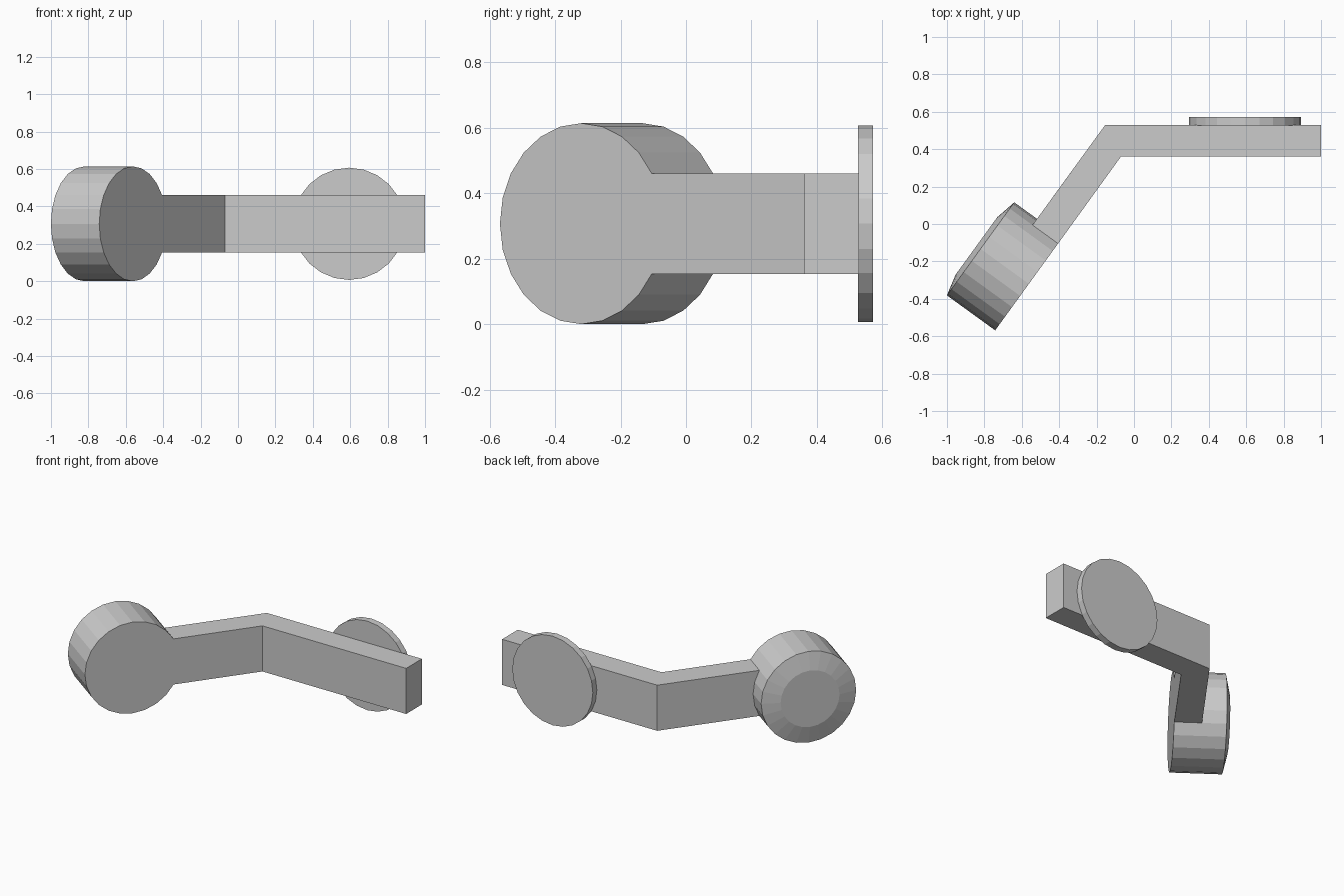
import bpy, bmesh
from math import sin, cos, pi
from mathutils import Vector, Matrix

if "Cube" in bpy.data.objects:
    bpy.data.objects.remove(bpy.data.objects["Cube"])

N = 24
ZC = 0.307                         # height of the centre line
R = 0.307                          # drum radius
H = R * sin(pi / 6)                # half height of the arm
D = Vector((0.587, 0.81, 0)).normalized()    # drum towards the bend
A = Vector((-D.y, D.x, 0))                   # drum axis, front to back
C = Vector((-0.562, -0.32, ZC))              # centre of drum front face
UP = Vector((0, 0, 1))


def finish(bm, name):
    bmesh.ops.recalc_face_normals(bm, faces=bm.faces)
    me = bpy.data.meshes.new(name)
    bm.to_mesh(me)
    bm.free()
    ob = bpy.data.objects.new(name, me)
    bpy.context.collection.objects.link(ob)
    return ob


# Bent arm growing out of the drum rim
bm = bmesh.new()


def ring(depth, r, ks=range(N)):
    return {k: bm.verts.new(C + A * depth + r * (D * cos(2 * pi * k / N) + UP * sin(2 * pi * k / N)))
            for k in ks}


def section(front, back):
    # arm cross-section: front low, front high, back high, back low
    return [bm.verts.new((x, y, ZC + s * H))
            for (x, y), s in ((front, -1), (front, 1), (back, 1), (back, -1))]


def bridge(a, b, ks):
    for k in ks:
        j = (k + 1) % N
        bm.faces.new((a[k], a[j], b[j], b[k]))


front = ring(0, R, range(2, N - 1))
mid = ring(0.169, R)
back = ring(0.319, R)
inner = ring(0.346, 0.19)
bend = section((-0.07, 0.36), (-0.155, 0.528))
tip = section((1, 0.36), (1, 0.528))

# drum
bridge(front, mid, range(2, N - 2))
bridge(mid, back, range(N))
bridge(back, inner, range(N))
bm.faces.new(list(inner.values()))

# sloping arm, flush with the drum front
bm.faces.new(list(front.values()) + [bend[0], bend[1]])
bm.faces.new([mid[k] for k in (N - 2, N - 1, 0, 1, 2)] + [bend[2], bend[3]])
bm.faces.new((front[2], mid[2], bend[2], bend[1]))
bm.faces.new((front[N - 2], mid[N - 2], bend[3], bend[0]))

# straight arm
for i in range(4):
    j = (i + 1) % 4
    bm.faces.new((bend[i], bend[j], tip[j], tip[i]))
bm.faces.new(tip)
finish(bm, "bent_arm_with_drum")

# Thin disc on the back of the straight arm
bm = bmesh.new()
bmesh.ops.create_cone(bm, cap_ends=True, segments=N, radius1=0.3, radius2=0.3, depth=0.045,
                      matrix=Matrix.Translation((0.594, 0.5485, ZC)) @ Matrix.Rotation(pi / 2, 4, 'X'))
finish(bm, "back_disc")
